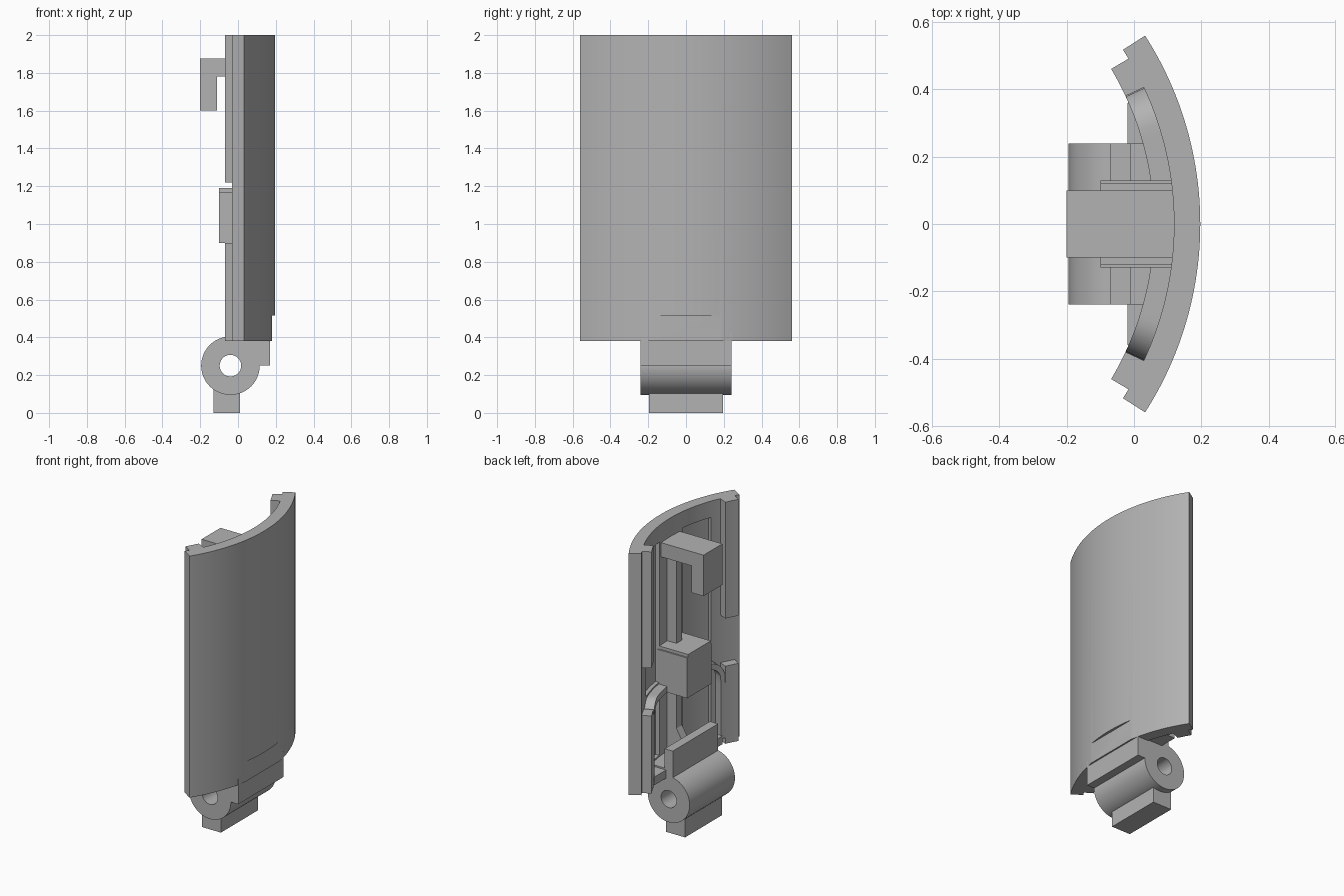
import bpy, bmesh
from math import sin, cos, pi, radians

cube = bpy.data.objects.get("Cube")
if cube:
    bpy.data.objects.remove(cube, do_unlink=True)

grey = bpy.data.materials.new("plain_grey")
grey.use_nodes = True
colour = (0.45, 0.45, 0.45, 1)
grey.diffuse_color = colour
grey.node_tree.nodes["Principled BSDF"].inputs["Base Color"].default_value = colour

AXIS_X = -0.841          # centre line of the curved shell
R_OUT, R_IN, R_RIB = 1.038, 0.96, 0.9


def loft(name, sections, closed=False):
    """Join equal cross-sections into a solid; closed makes a loop."""
    bm = bmesh.new()
    rings = [[bm.verts.new(p) for p in s] for s in sections]
    n = len(rings[0])
    pairs = list(zip(rings, rings[1:]))
    if closed:
        pairs.append((rings[-1], rings[0]))
    else:
        bm.faces.new(rings[0])
        bm.faces.new(rings[-1])
    for a, b in pairs:
        for i in range(n):
            j = (i + 1) % n
            bm.faces.new((a[i], a[j], b[j], b[i]))
    bmesh.ops.recalc_face_normals(bm, faces=bm.faces)
    mesh = bpy.data.meshes.new(name)
    bm.to_mesh(mesh)
    bm.free()
    mesh.materials.append(grey)
    ob = bpy.data.objects.new(name, mesh)
    bpy.context.collection.objects.link(ob)
    return ob


def polar(r, degrees, z):
    a = radians(degrees)
    return (AXIS_X + r * cos(a), r * sin(a), z)


def sector(name, r0, r1, a0, a1, z0, z1, steps=12):
    sections = []
    for i in range(steps + 1):
        a = a0 + (a1 - a0) * i / steps
        sections.append([polar(r0, a, z0), polar(r1, a, z0),
                         polar(r1, a, z1), polar(r0, a, z1)])
    return loft(name, sections)


def box(name, x0, x1, y0, y1, z0, z1):
    return loft(name, [[(x0, y, z0), (x1, y, z0), (x1, y, z1), (x0, y, z1)]
                       for y in (y0, y1)])


def prism(name, outline, half):
    return loft(name, [[(x, y, z) for x, z in outline] for y in (-half, half)])


def cut(ob, cutter):
    mod = ob.modifiers.new("cut", 'BOOLEAN')
    mod.operation = 'DIFFERENCE'
    mod.solver = 'EXACT'
    mod.object = cutter
    bpy.context.view_layer.update()
    evaluated = ob.evaluated_get(bpy.context.evaluated_depsgraph_get())
    mesh = bpy.data.meshes.new_from_object(evaluated)
    ob.modifiers.clear()
    ob.data = mesh
    bpy.data.objects.remove(cutter, do_unlink=True)


def smooth(ob):
    bpy.ops.object.select_all(action='DESELECT')
    ob.select_set(True)
    bpy.context.view_layer.objects.active = ob
    bpy.ops.object.shade_smooth_by_angle(angle=radians(30))


# curved shell with inner pockets and a flat at the foot of its outer face
shell = sector("curved_shell", R_IN, R_OUT, -32.65, 32.65, 0.38, 2, 48)
for side in (1, -1):
    for z0, z1 in ((0.95, 1.89), (0.46, 0.9)):
        cut(shell, sector("pocket_cutter", 0.93, 0.985, side * 7.5, side * 21, z0, z1))
cut(shell, box("flat_cutter", 0.18, 0.3, -0.3, 0.3, 0.3, 0.515))
smooth(shell)

# edge rails and rounded stiffening arches, mirrored
for side, label in ((1, "back"), (-1, "front")):
    for part, z0, z1 in (("upper", 1.22, 2), ("lower", 0.38, 0.9)):
        smooth(sector(f"{part}_{label}_rail", R_RIB, R_IN + 0.003,
                      side * 25, side * 30.8, z0, z1, 6))
    path = [((25, 0.42), (23, 0.42)), ((25, 0.78), (23, 0.78))]
    for i in range(1, 9):
        t = i / 8 * pi / 2
        path.append(((18 + 7 * cos(t), 0.82 + 0.12 * sin(t)),
                     (18 + 5 * cos(t), 0.82 + 0.08 * sin(t))))
    for i in range(1, 7):
        a = 18 - 11 * i / 6
        path.append(((a, 0.94), (a, 0.9)))
    arch = loft(f"{label}_arch", [
        [polar(R_RIB, side * o[0], o[1]), polar(R_IN + 0.01, side * o[0], o[1]),
         polar(R_IN + 0.01, side * n[0], n[1]), polar(R_RIB, side * n[0], n[1])]
        for o, n in path])
    smooth(arch)

# inner hook, catch block and central rib
prism("hook", [(0.13, 1.875), (-0.2, 1.875), (-0.2, 1.6), (-0.11, 1.6),
               (-0.11, 1.78), (0.13, 1.78)], 0.1)
box("catch_block", -0.1, 0.125, -0.12, 0.12, 0.9, 1.19)
box("catch_block_base", -0.1, 0.125, -0.13, 0.13, 0.9, 1.17)
box("upper_rib", 0.05, 0.125, -0.03, 0.03, 1.1, 1.8)
prism("lower_rib", [(0.125, 0.92), (0.05, 0.92), (0.05, 0.62),
                    (-0.02, 0.5), (-0.02, 0.42), (0.125, 0.42)], 0.03)

# floor, upright plate and hinge arm
box("floor", -0.02, 0.08, -0.36, 0.36, 0.385, 0.44)
box("floor_centre", -0.02, 0.16, -0.24, 0.24, 0.36, 0.45)
box("upright_plate", -0.07, -0.01, -0.24, 0.24, 0.37, 0.58)
box("hinge_arm", 0.05, 0.17, -0.24, 0.24, 0.25, 0.42)

# hinge barrel with an open bore, and the foot below it
sections = []
for i in range(48):
    c, s = cos(2 * pi * i / 48), sin(2 * pi * i / 48)
    sections.append([(-0.04 + r * c, y, 0.25 + r * s)
                     for r, y in ((0.057, -0.24), (0.155, -0.24),
                                  (0.155, 0.24), (0.057, 0.24))])
smooth(loft("hinge_barrel", sections, closed=True))
box("foot", -0.13, 0.01, -0.195, 0.195, 0, 0.15)
